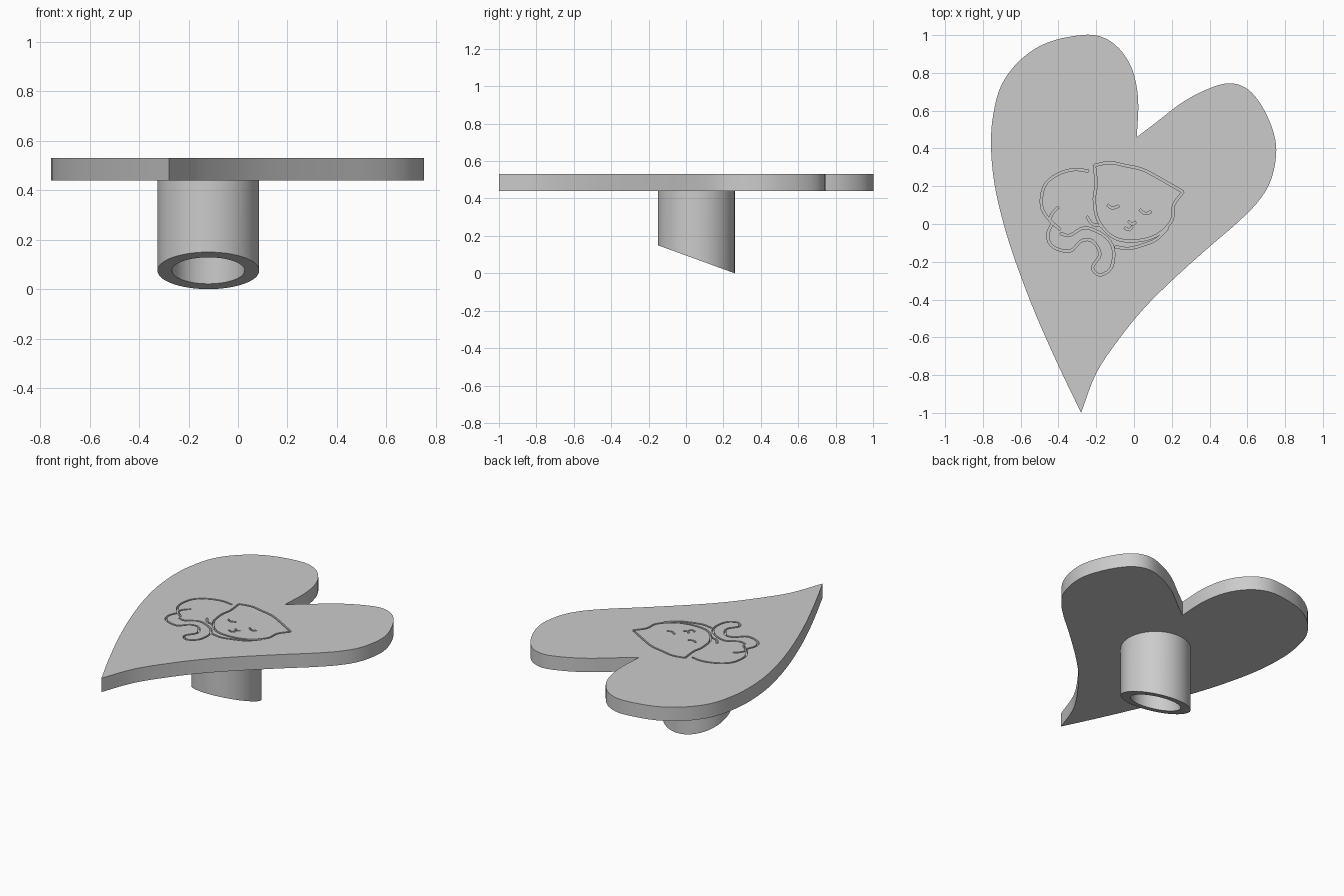
import bpy, bmesh, math
from mathutils import Vector

default = bpy.data.objects.get("Cube")
if default:
    bpy.data.objects.remove(default, do_unlink=True)

PLATE_BOTTOM, PLATE_TOP = 0.44, 0.53
GROOVE_DEPTH, GROOVE_WIDTH = 0.02, 0.012

grey = bpy.data.materials.new("plain grey")
grey.use_nodes = True
grey.diffuse_color = (0.6, 0.6, 0.6, 1)
shader = next(n for n in grey.node_tree.nodes if n.type == 'BSDF_PRINCIPLED')
shader.inputs["Base Color"].default_value = grey.diffuse_color


def make_object(name, bm):
    """Turn a bmesh into a linked object with the grey material."""
    bmesh.ops.recalc_face_normals(bm, faces=bm.faces)
    mesh = bpy.data.meshes.new(name)
    bm.to_mesh(mesh)
    bm.free()
    mesh.materials.append(grey)
    obj = bpy.data.objects.new(name, mesh)
    bpy.context.collection.objects.link(obj)
    return obj


def activate(obj):
    bpy.ops.object.select_all(action='DESELECT')
    obj.select_set(True)
    bpy.context.view_layer.objects.active = obj


def smooth_path(points, steps):
    """Pass a smooth open curve through the given points."""
    pts = [Vector(p) for p in points]
    pts = [pts[0] * 2 - pts[1]] + pts + [pts[-1] * 2 - pts[-2]]
    path = []
    for a, b, c, d in zip(pts, pts[1:], pts[2:], pts[3:]):
        for i in range(steps):
            t = i / steps
            path.append(b + (c - a) * t / 2
                        + (a - b * 2.5 + c * 2 - d / 2) * t * t
                        + (b * 3 - a - c * 3 + d) * t ** 3 / 2)
    path.append(pts[-2])
    return path


def prism(name, outline, bottom, top):
    """Extrude a flat outline between two heights."""
    bm = bmesh.new()
    low = [bm.verts.new((p.x, p.y, bottom)) for p in outline]
    high = [bm.verts.new((p.x, p.y, top)) for p in outline]
    bm.faces.new(low)
    bm.faces.new(high)
    for i in range(len(low)):
        j = (i + 1) % len(low)
        bm.faces.new((low[i], low[j], high[j], high[i]))
    return make_object(name, bm)


def ribbon(path, width):
    """Widen a path into a thin closed outline."""
    left, right = [], []
    for i, p in enumerate(path):
        along = (path[min(i + 1, len(path) - 1)] - path[max(i - 1, 0)]).normalized()
        side = Vector((-along.y, along.x)) * width / 2
        left.append(p + side)
        right.append(p - side)
    return left + right[::-1]


# Heart plate: large lobe, then small lobe, meeting at the tip and the cleft
TIP, CLEFT = (-.28, -1), (.015, .46)
large_lobe = [TIP, (-.4, -.75), (-.52, -.48), (-.62, -.22), (-.69, 0), (-.74, .22),
              (-.757, .42), (-.745, .58), (-.7, .74), (-.6, .87), (-.46, .96),
              (-.28, 1), (-.17, .99), (-.08, .93), (-.01, .82), (.022, .66), CLEFT]
small_lobe = [CLEFT, (.12, .54), (.25, .64), (.38, .71), (.5, .745), (.6, .715),
              (.68, .62), (.74, .48), (.752, .36), (.72, .22), (.65, .11), (.54, 0),
              (.4, -.12), (.2, -.3), (.05, -.45), (-.08, -.61), (-.2, -.79), TIP]
outline = smooth_path(large_lobe, 4)[:-1] + smooth_path(small_lobe, 4)[:-1]
plate = prism("heart_plate", outline, PLATE_BOTTOM, PLATE_TOP)

# Engraved sleeping cat: one groove per stroke
EAR_A, EAR_B = (-.21, .31), (.26, .17)
strokes = {
    "brow": [EAR_A, (-.13, .325), (-.05, .31), (.04, .29), (.12, .25), EAR_B],
    "cheeks": [EAR_B, (.21, .1), (.2, .02), (.12, -.06), (0, -.09), (-.11, -.07),
               (-.19, .02), (-.21, .13), (-.2, .21), EAR_A],
    "back": [(-.24, .28), (-.32, .288), (-.41, .26), (-.475, .2), (-.49, .1),
             (-.455, .03), (-.39, -.03)],
    "haunch": [(-.45, .02), (-.43, .06), (-.4, .09)],
    "tail": [(-.43, .01), (-.457, -.06), (-.43, -.12), (-.34, -.144), (-.28, -.09),
             (-.22, -.09), (-.18, -.16), (-.22, -.23), (-.18, -.27), (-.12, -.23),
             (-.11, -.13), (-.16, -.06), (-.26, -.02), (-.34, -.06), (-.39, -.05)],
    "elbow": [(-.25, .04), (-.22, 0), (-.17, -.01)],
    "paw": [(-.1, -.12), (-.03, -.13), (.05, -.11), (.12, -.08), (.18, -.02)],
    "eye_a": [(-.14, .1), (-.115, .085), (-.08, .095)],
    "eye_b": [(.03, .075), (.06, .055), (.09, .065)],
    "nose": [(-.03, .015), (-.01, 0), (.01, .01)],
    "mouth": [(-.05, -.02), (-.025, -.03), (-.01, -.015)],
}
for name, points in strokes.items():
    shape = ribbon(smooth_path(points, 4), GROOVE_WIDTH)
    cutter = prism(name + "_cutter", shape, PLATE_TOP - GROOVE_DEPTH, PLATE_TOP + 0.05)
    cutter.hide_render = True
    cut = plate.modifiers.new(name, 'BOOLEAN')
    cut.operation, cut.solver, cut.object = 'DIFFERENCE', 'EXACT', cutter
    activate(plate)
    bpy.ops.object.modifier_apply(modifier=cut.name)
    bpy.data.objects.remove(cutter, do_unlink=True)

# Hollow stem with a slanted lower end
CENTRE = Vector((-0.12, 0.055))
OUTER, INNER, SIDES = 0.206, 0.147, 64
bm = bmesh.new()


def stem_ring(radius, slanted):
    ring = []
    for i in range(SIDES):
        angle = math.tau * i / SIDES
        x = CENTRE.x + radius * math.cos(angle)
        y = CENTRE.y + radius * math.sin(angle)
        z = 0.075 * (1 - (y - CENTRE.y) / OUTER) if slanted else PLATE_BOTTOM
        ring.append(bm.verts.new((x, y, z)))
    return ring


rings = [stem_ring(OUTER, False), stem_ring(OUTER, True),
         stem_ring(INNER, True), stem_ring(INNER, False)]
for k, ring in enumerate(rings):
    following = rings[(k + 1) % len(rings)]
    for i in range(SIDES):
        j = (i + 1) % SIDES
        bm.faces.new((ring[i], ring[j], following[j], following[i]))
stem = make_object("hollow_stem", bm)

# Smooth curved walls, keep the rims crisp
for obj in (plate, stem):
    activate(obj)
    bpy.ops.object.shade_smooth_by_angle(angle=math.radians(30))
